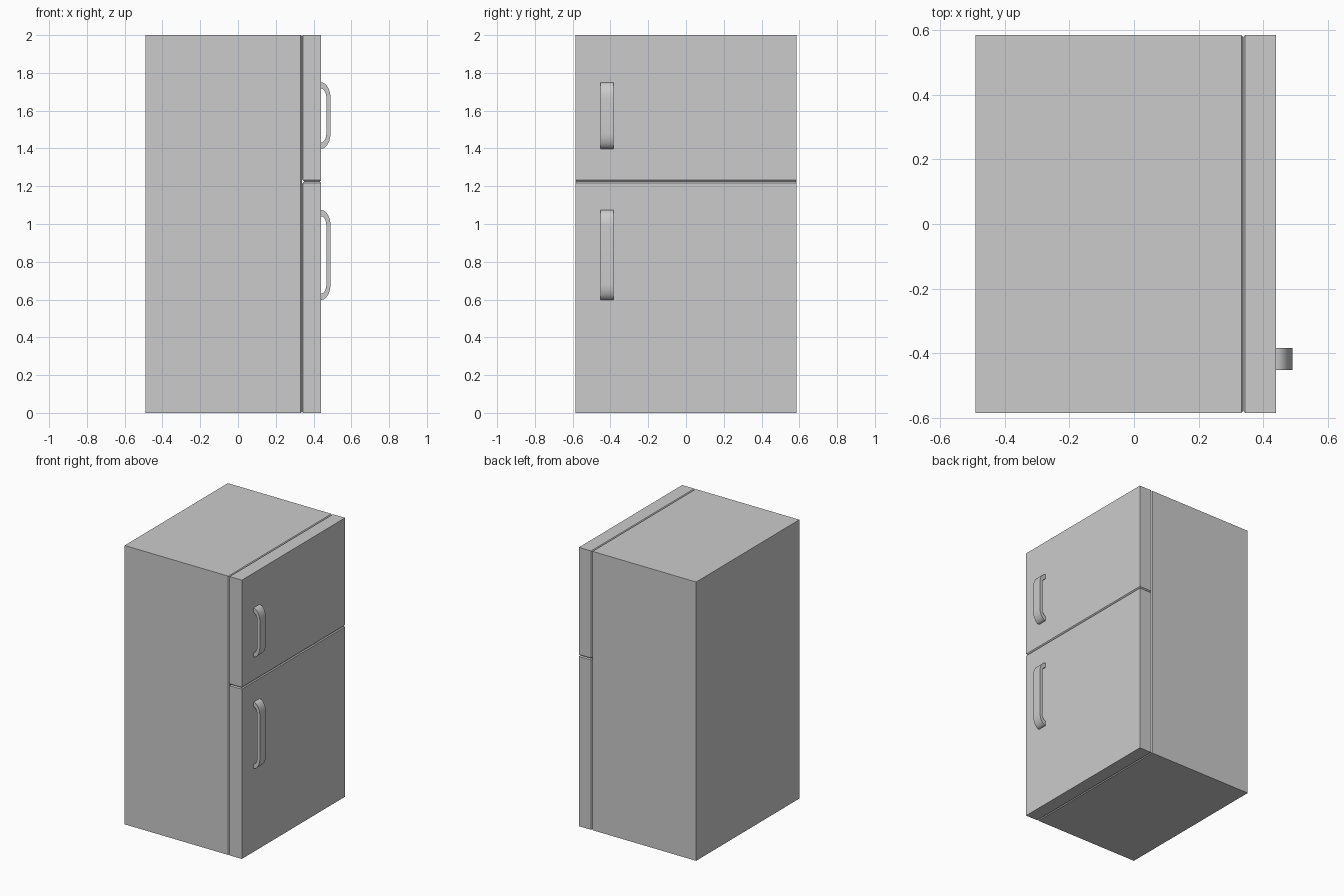
import bpy, bmesh, math
from mathutils import Vector

if "Cube" in bpy.data.objects:
    bpy.data.objects.remove(bpy.data.objects["Cube"])

W = 0.585                      # half width along y
BODY_FRONT, DOOR_BACK, DOOR_FRONT, BACK = 0.332, 0.344, 0.44, -0.49


def finish(name, bm):
    bmesh.ops.recalc_face_normals(bm, faces=bm.faces[:])
    mesh = bpy.data.meshes.new(name)
    bm.to_mesh(mesh)
    bm.free()
    obj = bpy.data.objects.new(name, mesh)
    bpy.context.collection.objects.link(obj)
    return obj


def panel(name, lo, hi, lips):
    """Box whose faces along each (direction, depth) get a tapered lip."""
    bm = bmesh.new()
    bmesh.ops.create_cube(bm, size=1)
    for v in bm.verts:
        v.co = Vector([(a + b) / 2 + c * (b - a) for a, b, c in zip(lo, hi, v.co)])
    bm.normal_update()
    for direction, depth in lips:
        face = max(bm.faces, key=lambda f: (f.normal.dot(Vector(direction)), f.calc_area()))
        bmesh.ops.inset_individual(bm, faces=[face], thickness=0.009, depth=depth)
        bm.normal_update()
    return finish(name, bm)


def handle(name, z0, z1, y0=-0.452, y1=-0.384, steps=10):
    """Bowed strap: straight grip with elliptical ends meeting the door."""
    rz = 0.085

    def outline(rx, r):
        arc = [(rx * math.sin(a), r * math.cos(a))
               for a in (i * math.pi / 2 / steps for i in range(steps + 1))]
        return ([(DOOR_FRONT + x, z1 - rz + z) for x, z in arc] +
                [(DOOR_FRONT + x, z0 + rz - z) for x, z in reversed(arc)])

    bm = bmesh.new()
    rings = []
    for (ox, oz), (ix, iz) in zip(outline(0.05, rz), outline(0.028, 0.052)):
        rings.append([bm.verts.new(p) for p in
                      ((ox, y0, oz), (ox, y1, oz), (ix, y1, iz), (ix, y0, iz))])
    for a, b in zip(rings, rings[1:]):
        for k in range(4):
            bm.faces.new((a[k], a[(k + 1) % 4], b[(k + 1) % 4], b[k]))
    bm.faces.new(rings[0])
    bm.faces.new(rings[-1])
    obj = finish(name, bm)
    bpy.ops.object.select_all(action='DESELECT')
    obj.select_set(True)
    bpy.context.view_layer.objects.active = obj
    bpy.ops.object.shade_smooth_by_angle(angle=math.radians(35))


# Cabinet with a tapered lip facing the doors
panel("cabinet", (BACK, -W, 0), (BODY_FRONT, W, 2), [((1, 0, 0), 0.006)])

# Doors, lipped toward the cabinet and toward each other
panel("lower_door", (DOOR_BACK, -W, 0), (DOOR_FRONT, W, 1.218),
      [((-1, 0, 0), 0.006), ((0, 0, 1), 0.007)])
panel("upper_door", (DOOR_BACK, -W, 1.232), (DOOR_FRONT, W, 2),
      [((-1, 0, 0), 0.006), ((0, 0, -1), 0.007)])

# Handles
handle("lower_handle", 0.598, 1.074)
handle("upper_handle", 1.398, 1.75)
